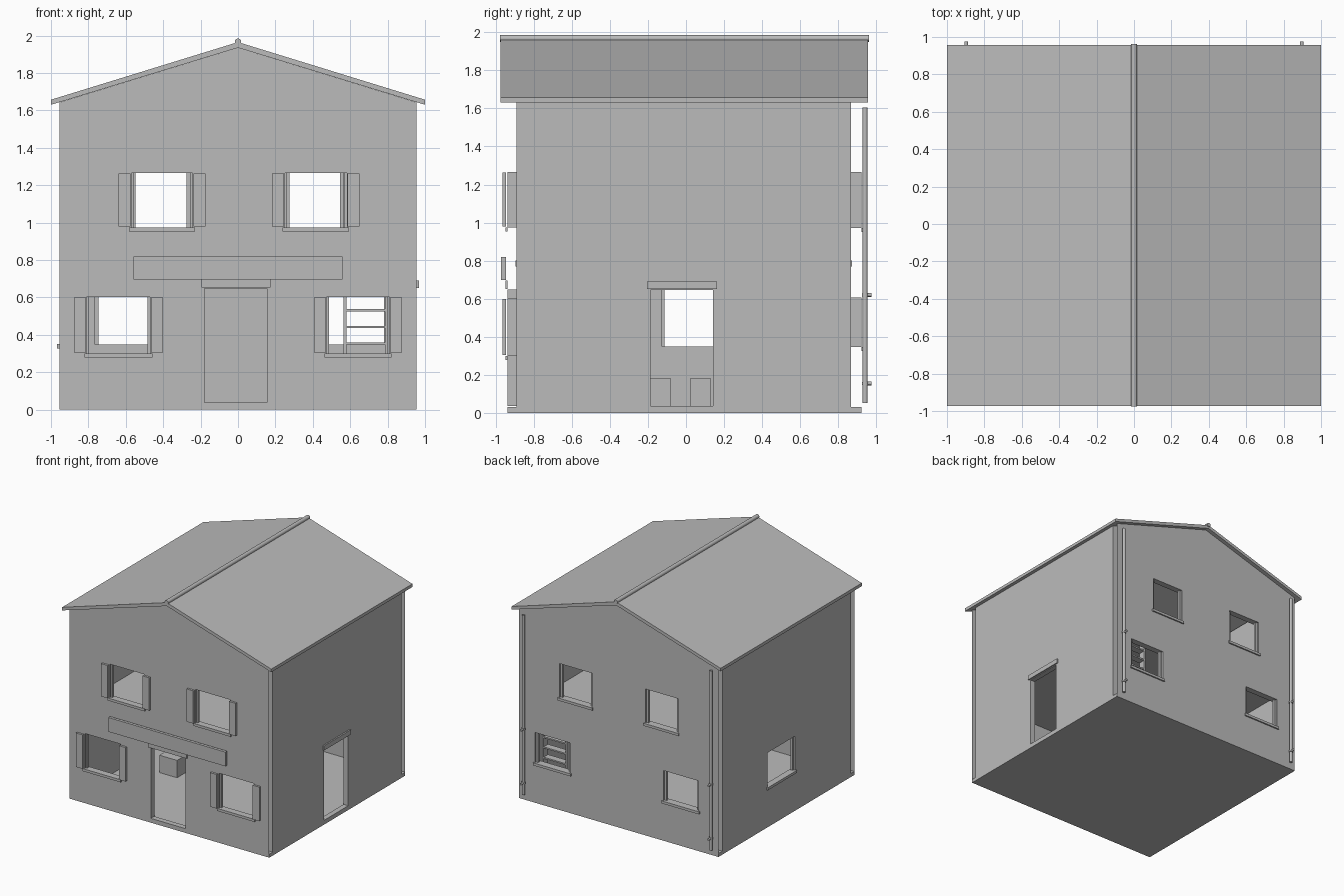
import bpy, bmesh, math
from mathutils import Vector

cube = bpy.data.objects.get("Cube")
if cube:
    bpy.data.objects.remove(cube, do_unlink=True)

grey = bpy.data.materials.new("plain_grey")
grey.use_nodes = True
colour = (0.5, 0.5, 0.5, 1)
grey.diffuse_color = colour
grey.node_tree.nodes["Principled BSDF"].inputs["Base Color"].default_value = colour


def finish(name, bm):
    mesh = bpy.data.meshes.new(name)
    bm.to_mesh(mesh)
    bm.free()
    mesh.materials.append(grey)
    obj = bpy.data.objects.new(name, mesh)
    bpy.context.collection.objects.link(obj)
    return obj


def box(name, x, y, z):
    """Box from three (low, high) ranges."""
    bm = bmesh.new()
    bmesh.ops.create_cube(bm, size=1)
    for v in bm.verts:
        v.co = [(r[0] + r[1]) / 2 + c * (r[1] - r[0]) for r, c in zip((x, y, z), v.co)]
    return finish(name, bm)


def rod(name, start, end, radius, sides=10):
    start, end = Vector(start), Vector(end)
    bm = bmesh.new()
    bmesh.ops.create_cone(bm, cap_ends=True, segments=sides, radius1=radius,
                          radius2=radius, depth=(end - start).length)
    turn = (end - start).to_track_quat('Z', 'Y')
    for v in bm.verts:
        v.co = turn @ v.co + (start + end) / 2
    obj = finish(name, bm)
    for p in obj.data.polygons:
        p.use_smooth = len(p.vertices) == 4
    return obj


def place(axis, u, d, z):
    """Map wall coordinates (along, depth, height) to the model."""
    return (u, d, z) if axis == 'y' else (d, u, z)


def rect(u0, u1, z0, z1):
    return [(u0, z0), (u1, z0), (u1, z1), (u0, z1)]


def wall(name, axis, outline, holes, outer, inner):
    """Two open-ended skins with lined openings between them."""
    bm = bmesh.new()
    skins = []
    for d in (outer, inner):
        loops, edges = [], []
        for pts in [outline] + [rect(*h) for h in holes]:
            vs = [bm.verts.new(place(axis, u, d, z)) for u, z in pts]
            edges += [bm.edges.new((vs[i - 1], vs[i])) for i in range(len(vs))]
            loops.append(vs)
        direction = Vector(place(axis, 0, outer - inner, 0)).normalized()
        if d == inner:
            direction.negate()
        bmesh.ops.triangle_fill(bm, edges=edges, use_beauty=True, normal=direction)
        skins.append(loops)
    for a, b in zip(skins[0][1:], skins[1][1:]):
        centre = sum((v.co for v in a + b), Vector()) / 8
        for i in range(4):
            f = bm.faces.new((a[i - 1], a[i], b[i], b[i - 1]))
            f.normal_update()
            if f.normal.dot(centre - f.calc_center_median()) < 0:
                f.normal_flip()
    bm.normal_update()
    for f in bm.faces:
        d = f.normal[1 if axis == 'y' else 0]
        if abs(d) > 0.9:
            at_outer = abs(f.calc_center_median()[1 if axis == 'y' else 0] - outer) < 0.001
            if (d * (outer - inner) > 0) != at_outer:
                f.normal_flip()
    return finish(name, bm)


# Main dimensions
W, EAVE, APEX, FLOOR = 0.955, 1.643, 1.935, 0.03
FRONT, FRONT_IN, BACK_IN, BACK = -0.937, -0.89, 0.868, 0.921
gable = [(-W, FLOOR), (W, FLOOR), (W, EAVE), (0, APEX), (-W, EAVE)]
side = rect(FRONT_IN, BACK_IN, FLOOR, EAVE)

# Openings as (along low, along high, bottom, top)
front_windows = [(-0.57, -0.243, 0.975, 1.266), (0.25, 0.582, 0.975, 1.266),
                 (-0.81, -0.47, 0.30, 0.602), (0.474, 0.81, 0.30, 0.602)]
back_windows = [(-0.568, -0.256, 0.972, 1.266), (0.256, 0.565, 0.972, 1.266),
                (-0.765, -0.43, 0.347, 0.607), (0.463, 0.80, 0.347, 0.607)]
front_door = (-0.178, 0.155, 0.037, 0.648)
side_door = (-0.187, 0.142, 0.037, 0.645)
side_window = (-0.125, 0.25, 0.35, 0.645)

wall("front_wall", 'y', gable, front_windows + [front_door], FRONT, FRONT_IN)
wall("back_wall", 'y', gable, back_windows, BACK, BACK_IN)
wall("left_wall", 'x', side, [side_door], W, W - 0.045)
wall("right_wall", 'x', side, [side_window], -W, -W + 0.045)

# Floors
box("ground_floor", (-W, W), (FRONT, BACK), (0, FLOOR))
box("upper_floor", (-W + 0.045, W - 0.045), (FRONT_IN - 0.005, BACK_IN + 0.005), (0.77, 0.80))

# Window posts and sills
for label, windows, face, out in (("front", front_windows, FRONT, -1), ("back", back_windows, BACK, 1)):
    thick = 0.013 if out < 0 else 0.02
    for i, (u0, u1, z0, z1) in enumerate(windows):
        for u in (u0, u1 - thick):
            box(f"{label}_window_post_{i}", (u, u + thick),
                sorted((face - out * 0.015, face - out * 0.035)), (z0, z1))
        box(f"{label}_sill_{i}", (u0 - 0.012, u1 + 0.012),
            sorted((face, face + out * 0.012)), (z0 - 0.022, z0))
box("side_window_post", (-0.94, -0.92), (-0.125, -0.113), (0.35, 0.645))
box("side_window_sill", (-W - 0.012, -W), (-0.137, 0.262), (0.328, 0.35))

# Shutters beside the front windows
for i, (u0, u1, z0, z1) in enumerate(front_windows):
    for u in (u0 - 0.068, u1 + 0.004):
        box(f"shutter_{i}", (u, u + 0.064), (-0.963, -0.945), (z0 + 0.005, z1 - 0.003))

# Sign board and door lintels
box("sign_board", (-0.56, 0.56), (-0.971, -0.947), (0.697, 0.82))
box("front_door_lintel", (-0.195, 0.173), (FRONT - 0.012, FRONT), (0.652, 0.695))
box("side_door_lintel", (W, W + 0.012), (-0.205, 0.163), (0.65, 0.69))

# Roof slopes, one extruded profile
bm = bmesh.new()
profile = [(-1, 1.63), (0, APEX), (1, 1.63), (1, 1.657), (0, 1.965), (-1, 1.657)]
rings = [[bm.verts.new((x, y, z)) for x, z in profile] for y in (-0.974, 0.956)]
for i in range(6):
    bm.faces.new((rings[0][i - 1], rings[0][i], rings[1][i], rings[1][i - 1]))
for r in rings:
    bm.faces.new((r[0], r[1], r[4], r[5]))
    bm.faces.new((r[1], r[2], r[3], r[4]))
bmesh.ops.recalc_face_normals(bm, faces=bm.faces)
finish("roof", bm)
rod("ridge_cap", (0, -0.977, 1.967), (0, 0.962, 1.967), 0.018)

# Drain pipes on the back with wall brackets
for x in (-0.897, 0.897):
    rod("drain_pipe", (x, 0.941, 0.053), (x, 0.941, 1.605), 0.013)
    for z in (0.155, 0.62):
        rod("pipe_bracket", (x, 0.935, z), (x, 0.976, z), 0.01)
        rod("pipe_collar", (x, 0.941, z - 0.008), (x, 0.941, z + 0.008), 0.017)

# Shelf rack inside, behind the back window
for x in (0.565, 0.787):
    box("rack_post", (x, x + 0.015), (0.76, 0.82), (FLOOR, 0.7))
for i in range(7):
    z = 0.08 + i * 0.089
    box("rack_shelf", (0.565, 0.802), (0.76, 0.82), (z, z + 0.012))

# Two low seats inside
for y in (-0.19, 0.02):
    box("seat_block", (-0.62, -0.45), (y, y + 0.112), (FLOOR, 0.18))
